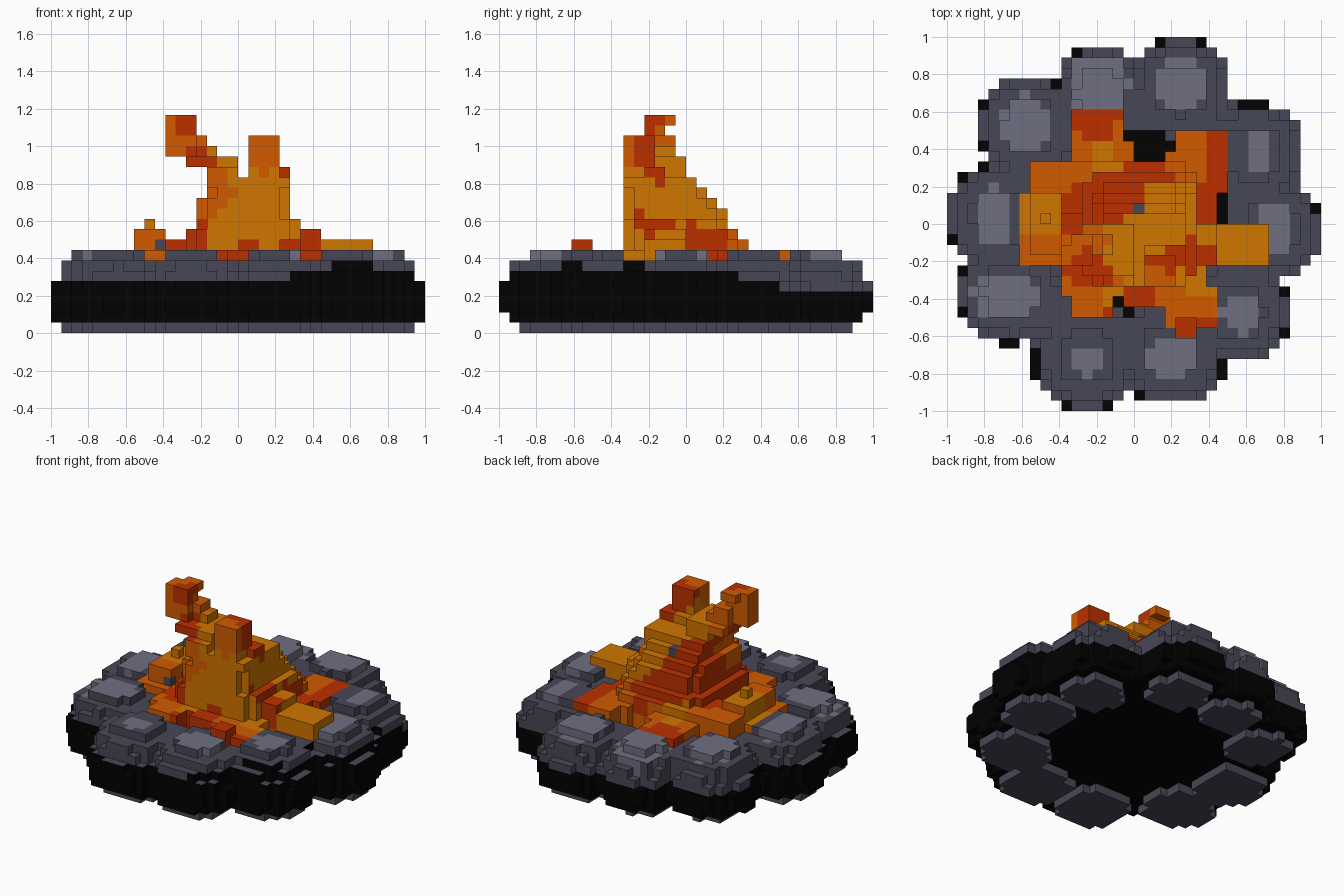
import bpy, bmesh
from mathutils import Vector

cube = bpy.data.objects.get("Cube")
if cube:
    bpy.data.objects.remove(cube, do_unlink=True)

N = 18                      # blocks per unit
S = 1 / N

# Flat colours
COLOURS = {
    "soot black": (0.0005, 0.0005, 0.0005),
    "dark stone": (0.064, 0.062, 0.092),
    "light stone": (0.158, 0.158, 0.22),
    "flame amber": (0.63, 0.18, 0.0),
    "flame orange": (0.63, 0.105, 0.0),
    "flame red": (0.50, 0.030, 0.0),
}
BLACK, DARK, LIGHT, AMBER, ORANGE, RED = range(6)
MATERIALS = []
for name, rgb in COLOURS.items():
    m = bpy.data.materials.new(name)
    m.use_nodes = True
    m.diffuse_color = (*rgb, 1)
    bsdf = m.node_tree.nodes["Principled BSDF"]
    bsdf.inputs["Base Color"].default_value = (*rgb, 1)
    bsdf.inputs["Roughness"].default_value = 0.9
    MATERIALS.append(m)


def centre(c):
    return Vector(((c[0] + .5) * S - 1, (c[1] + .5) * S - 1, (c[2] + .5) * S))


CELLS = [(i, j, k) for i in range(2 * N) for j in range(2 * N) for k in range(21)]
owner = {}                  # block -> part name


def fill(part, inside):
    for c in CELLS:
        if inside(c, centre(c)):
            owner[c] = part


def oval(p, x, y, rx, ry, power):
    return abs((p.x - x) / rx) ** power + abs((p.y - y) / ry) ** power


def fill_box(part, x0, x1, y0, y1, z0, z1):
    # Upright block with clipped corners
    fill(part, lambda c, p: z0 < p.z < z1 and oval(
        p, (x0 + x1) / 2, (y0 + y1) / 2, (x1 - x0) / 2, (y1 - y0) / 2, 4) < 1.15)


# Ash bed, and rubble packed between the stones, narrowing upwards
fill("ash_bed", lambda c, p: 1 <= c[2] <= 2 and p.xy.length < .6)
fill("rubble", lambda c, p: 1 <= c[2] <= 6
     and (.6 if c[2] < 3 else .52) <= p.xy.length < .85 - .05 * max(0, c[2] - 4))

# Stones: x, y, radius, pale patch half widths
STONES = [
    (-.18, .70, .25, .16, .18), (.25, .72, .27, .15, .13), (-.56, .52, .27, .12, .16),
    (.64, .38, .27, .08, .12), (-.72, .04, .28, .10, .17), (.73, -.03, .27, .10, .16),
    (-.66, -.36, .28, .18, .12), (.55, -.46, .28, .10, .11), (-.25, -.70, .29, .07, .08),
    (.20, -.68, .29, .14, .12),
]
LAYERS = (.74, .92, 1, 1, .95, .88, .8, .52)
for n, (x, y, r, *_) in enumerate(STONES):
    def in_stone(c, p):
        if c[2] > 7 or (c[2] == 0 and p.xy.length < .54):
            return False
        s = .65 if c[2] == 0 and y > .3 else LAYERS[c[2]]
        return oval(p, x, y, r * s, r * s, 2.4) < 1
    fill(f"stone_{n + 1}", in_stone)

# Low flames licking outwards
fill_box("flame_back_left", -.33, 0, .17, .44, .17, .44)
fill_box("flame_back_left", -.33, -.06, .4, .61, .28, .44)
fill_box("flame_left", -.56, -.22, .06, .33, .28, .5)
fill_box("flame_left", -.61, -.22, -.22, .17, .17, .44)
fill_box("flame_left", -.56, -.39, -.17, .17, .44, .56)
fill_box("flame_left", -.5, -.44, 0, .06, .56, .61)
fill_box("flame_front_left", -.39, -.06, -.39, -.2, .17, .44)
fill_box("flame_front_left", -.33, -.11, -.5, -.33, .28, .44)
fill_box("flame_front", -.11, .39, -.42, -.17, .17, .44)
fill_box("flame_front_right", .17, .44, -.56, -.33, .28, .44)
fill_box("flame_front_right", .22, .33, -.61, -.5, .33, .5)
fill_box("flame_right", .22, .72, -.22, 0, .33, .5)
fill_box("flame_right", .2, .44, -.22, .17, .17, .44)
fill_box("flame_right", .28, .44, -.22, 0, .5, .56)
fill_box("flame_back_right", .06, .5, .17, .36, .17, .44)
fill_box("flame_back_right", .22, .5, .33, .5, .28, .44)

# Main flame: one slab per layer, its back edge stepping forward as it rises
fill_box("flame_core", -.28, .33, -.28, .33, .17, .44)
for n, back in enumerate((.33, .28, .22, .22, .17, .11, .06, 0)):
    z = (8 + n) * S
    left = -.28 if n < 2 else -.22 if n < 5 else -.17
    right = .33 if n < 3 else .28 if n < 7 else 0
    fill_box("flame_core", left, right, -.33, back, z, z + S)
fill_box("flame_core", -.28, 0, -.28, 0, .89, .95)

# Two flame tips
fill_box("flame_tip_right", .06, .22, -.33, -.17, .84, 1.06)
fill_box("flame_tip_right", .06, .28, -.22, -.11, .84, .89)
fill_box("flame_tip_left", -.39, -.22, -.22, -.11, .95, 1.17)
fill_box("flame_tip_left", -.28, -.17, -.17, -.06, .95, 1.06)
fill_box("flame_tip_left", -.17, -.11, -.17, -.06, .95, 1.0)
fill_box("flame_tip_left", -.33, -.22, -.17, -.06, 1.11, 1.17)

# Ash flecks
fill_box("ash_fleck", 0, .06, .06, .11, .72, .78)
fill_box("ash_fleck", -.44, -.39, -.17, -.11, .44, .5)

# Flame colour patches: each face takes the colour of the nearest point
AMBER_POINTS = [(.1, -.33, .65), (.28, -.15, .7), (.05, -.2, .85), (-.1, -.3, .5),
                (.6, -.1, .5), (-.5, .05, .55), (-.15, .33, .44), (.15, 0, .75),
                (-.08, -.15, .95), (.2, .1, .6), (.28, -.27, .8), (.28, -.05, .8),
                (.28, -.3, .52), (.43, -.05, .5)]
ORANGE_POINTS = [(-.17, -.28, .75), (-.35, -.17, 1.0), (.14, -.33, 1.0), (.3, .35, .44),
                 (-.45, .25, .5), (-.05, .42, .44), (-.3, -.4, .44), (.25, -.45, .44),
                 (-.5, -.15, .5), (-.36, -.15, 1.17), (-.2, -.1, 1.05), (-.28, .35, .44)]
RED_POINTS = [(-.15, .1, .68), (-.1, .22, .55), (-.28, .06, .5), (-.25, -.28, .5),
              (0, -.42, .42), (.27, -.6, .48), (.32, -.18, .56), (.35, .05, .44),
              (.49, .35, .42), (.08, .22, .5), (-.2, .55, .44), (-.27, -.22, 1.16),
              (.26, -.15, .89), (.2, -.17, 1.0), (-.22, -.2, .91)]
SEEDS = [(Vector(p), col) for col, points in
         ((AMBER, AMBER_POINTS), (ORANGE, ORANGE_POINTS), (RED, RED_POINTS)) for p in points]


def face_colour(part, k, p, up):
    if part == "ash_bed":
        return BLACK
    if part == "ash_fleck":
        return DARK
    if part.startswith("flame"):
        return min(SEEDS, key=lambda s: (s[0] - p).length_squared)[1]
    # Stones: sooty sides, grey foot and crown, pale patch on top
    if part.startswith("stone"):
        x, y, _, pw, ph = STONES[int(part.split("_")[1]) - 1]
        if k >= 5 and oval(p, x * 1.04, y * 1.04, pw, ph, 2.4) < 1:
            return LIGHT
    if k == 0 or (up and k > 3):
        return DARK
    soot_top = 5 if p.x > .3 and p.y < .3 else 3 if p.y > .5 else 4
    if .5 < p.x < .75 and p.y < 0:
        soot_top = 6
    return BLACK if k <= soot_top else DARK


# Turn each part's blocks into a mesh of its exposed faces
for part in sorted(set(owner.values())):
    bm = bmesh.new()
    for c in [c for c, o in owner.items() if o == part]:
        for axis in range(3):
            for sign in (-1, 1):
                d = Vector((0, 0, 0))
                d[axis] = sign
                if tuple(a + int(b) for a, b in zip(c, d)) in owner:
                    continue
                mid = centre(c) + d * S / 2
                u = Vector((0, 0, 0))
                u[(axis + 1) % 3] = S / 2
                v = d.cross(u)
                f = bm.faces.new([bm.verts.new(mid + q)
                                  for q in (-u - v, u - v, u + v, v - u)])
                f.material_index = face_colour(part, c[2], mid, d.z > 0)
    bmesh.ops.remove_doubles(bm, verts=bm.verts, dist=1e-4)
    mesh = bpy.data.meshes.new(part)
    bm.to_mesh(mesh)
    bm.free()
    for m in MATERIALS:
        mesh.materials.append(m)
    bpy.context.collection.objects.link(bpy.data.objects.new(part, mesh))
